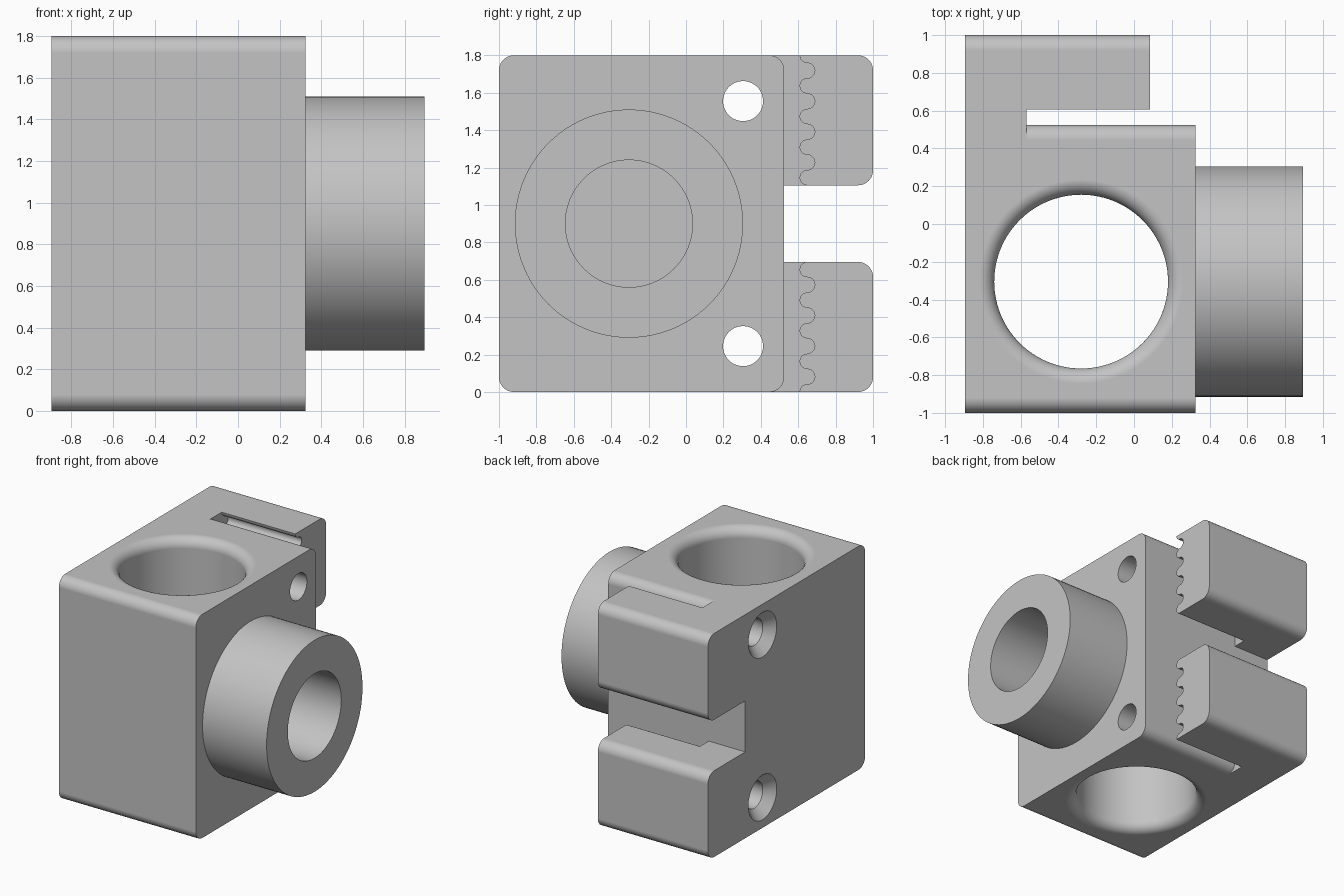
import bpy, bmesh
from math import sin, cos, pi, radians

if "Cube" in bpy.data.objects:
    bpy.data.objects.remove(bpy.data.objects["Cube"])

grey = bpy.data.materials.new("plain grey")
grey.diffuse_color = (0.55, 0.55, 0.55, 1)
grey.use_nodes = True
grey.node_tree.nodes["Principled BSDF"].inputs["Base Color"].default_value = grey.diffuse_color


def finish(name, bm):
    bmesh.ops.recalc_face_normals(bm, faces=bm.faces[:])
    me = bpy.data.meshes.new(name)
    bm.to_mesh(me)
    bm.free()
    me.materials.append(grey)
    ob = bpy.data.objects.new(name, me)
    bpy.context.collection.objects.link(ob)
    return ob


def extrude_x(name, pts, x0, x1):
    """Extrude a (y, z) outline along x."""
    bm = bmesh.new()
    a = [bm.verts.new((x0, y, z)) for y, z in pts]
    b = [bm.verts.new((x1, y, z)) for y, z in pts]
    bm.faces.new(a)
    bm.faces.new(b)
    n = len(pts)
    for i in range(n):
        j = (i + 1) % n
        bm.faces.new((a[i], a[j], b[j], b[i]))
    return finish(name, bm)


def lathe(name, prof, place, segs=96, ring=False):
    """Revolve (radius, height) points; place maps (u, v, height) to x, y, z."""
    bm = bmesh.new()
    rows = [[bm.verts.new(place(r * cos(2 * pi * i / segs), r * sin(2 * pi * i / segs), h))
             for i in range(segs)] for r, h in prof]
    pairs = list(zip(rows, rows[1:]))
    if ring:
        pairs.append((rows[-1], rows[0]))
    else:
        bm.faces.new(rows[0])
        bm.faces.new(rows[-1])
    for a, b in pairs:
        for i in range(segs):
            j = (i + 1) % segs
            bm.faces.new((a[i], a[j], b[j], b[i]))
    return finish(name, bm)


def arc(cy, cz, r, a0, a1, n=10):
    return [(cy + r * cos(radians(a0 + (a1 - a0) * i / n)),
             cz + r * sin(radians(a0 + (a1 - a0) * i / n))) for i in range(n + 1)]


def combine(body, tool, op):
    m = body.modifiers.new("bool", 'BOOLEAN')
    m.operation, m.solver, m.object = op, 'EXACT', tool
    bpy.context.view_layer.objects.active = body
    bpy.ops.object.modifier_apply(modifier=m.name)
    bpy.data.objects.remove(tool)


H, F = 1.8, 0.08          # height, fillet radius
SLOT_Y = 0.525            # rear face of the main block

# block with two rear arms, one rounded C-shaped outline
outline = (arc(-1 + F, F, F, 180, 270) + arc(1 - F, F, F, 270, 360)
           + arc(1 - F, 0.695 - F, F, 0, 90) + [(SLOT_Y, 0.695), (SLOT_Y, 1.105)]
           + arc(1 - F, 1.105 + F, F, 270, 360) + arc(1 - F, H - F, F, 0, 90)
           + arc(-1 + F, H - F, F, 90, 180))
body = extrude_x("clamp_block", outline, -0.9, 0.32)

# belt slot with toothed arm side and rounded block side
p = H / 11
r = p / 4
teeth = []
for k in range(12):
    for i in range(-5, 6):
        a = i / 10 * pi
        teeth.append((0.648 - r * cos(a), k * p + r * sin(a)))
    if k < 11:
        for i in range(-4, 5):
            a = i / 10 * pi
            teeth.append((0.648 + r * cos(a), (k + 0.5) * p + r * sin(a)))
e = SLOT_Y - F
slot = ([(e, -0.1), (0.648, -0.1)] + teeth + [(0.648, H + 0.1), (e, H + 0.1)]
        + arc(e, H - F, F, 90, 0) + arc(e, F, F, 0, -90))
combine(body, extrude_x("slot_cutter", slot, -0.575, 0.5), 'DIFFERENCE')

# shorten the arms
combine(body, extrude_x("arm_end_cutter", [(0.56, -0.2), (1.2, -0.2), (1.2, 2), (0.56, 2)],
                        0.08, 0.6), 'DIFFERENCE')

# vertical bore with rounded rims
R = 0.46
low = [(R + F - F * cos(i / 10 * pi / 2), F - F * sin(i / 10 * pi / 2)) for i in range(11)]
prof = [(R + F, -0.1)] + low[::-1] + [(q, H - z) for q, z in low] + [(R + F, H + 0.1)]
combine(body, lathe("bore_cutter", prof, lambda u, v, h: (-0.285 + u, -0.305 + v, h)), 'DIFFERENCE')

# screw holes, countersunk at the back
for z in (0.245, 1.555):
    combine(body, lathe("screw_cutter", [(0.23, -0.95), (0.107, -0.827), (0.107, 0.5)],
                        lambda u, v, h: (h, 0.305 + u, z + v), 48), 'DIFFERENCE')

# tubular boss on the right side
combine(body, lathe("boss", [(0.34, 0.25), (0.61, 0.25), (0.61, 0.89), (0.34, 0.89)],
                    lambda u, v, h: (h, -0.305 + u, 0.9 + v), ring=True), 'UNION')

# centre in x, smooth shading with flat faces kept flat
for v in body.data.vertices:
    v.co.x += 0.005
bpy.ops.object.select_all(action='DESELECT')
body.select_set(True)
bpy.context.view_layer.objects.active = body
bpy.ops.object.shade_smooth_by_angle(angle=radians(30))
w = body.modifiers.new("weighted", 'WEIGHTED_NORMAL')
w.keep_sharp = True
